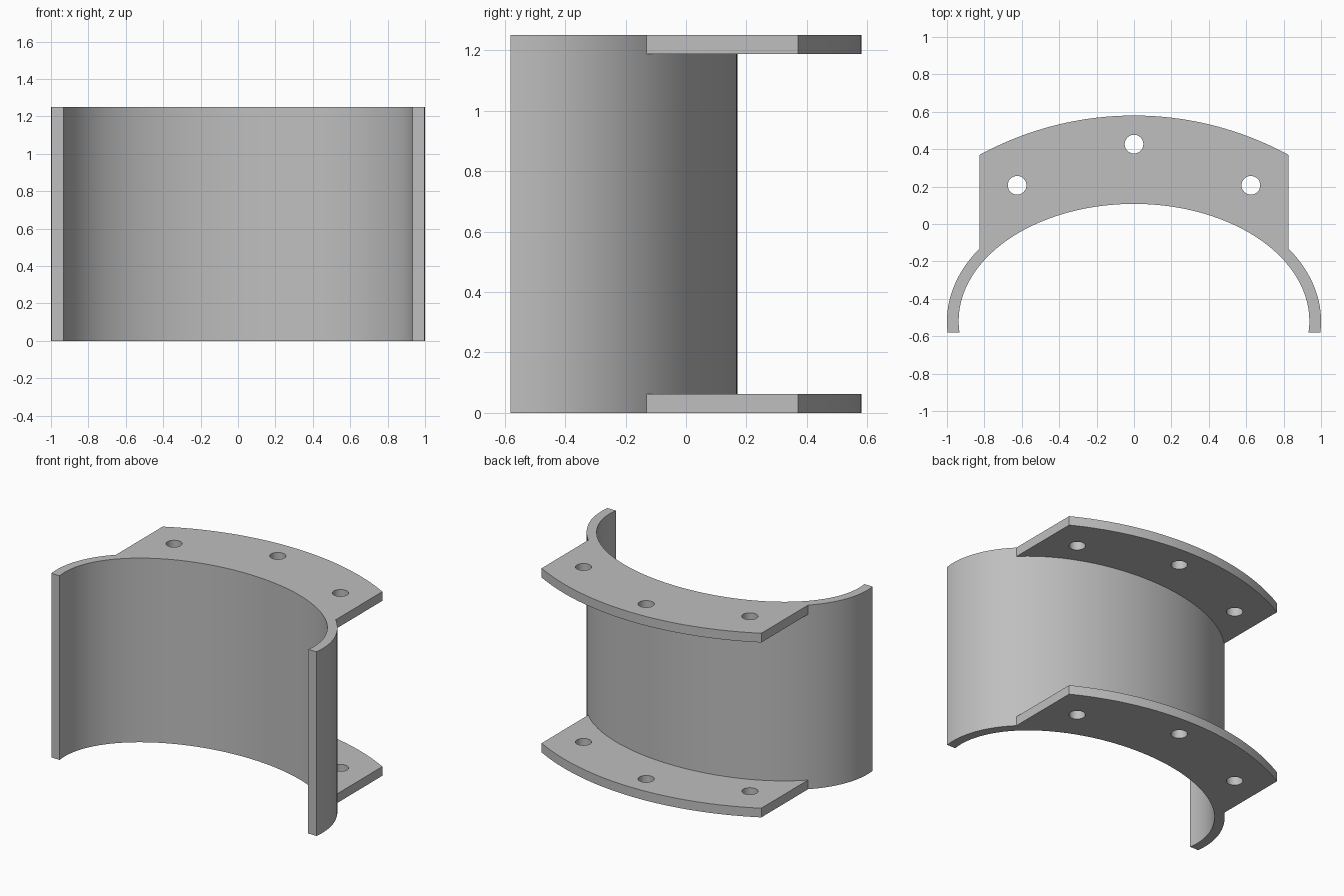
import bpy, bmesh
from math import sin, cos, asin, pi, radians, sqrt

if "Cube" in bpy.data.objects:
    bpy.data.objects.remove(bpy.data.objects["Cube"])

HEIGHT, THICK = 1.25, 0.0625      # overall height, sheet thickness
CY, END_Y = -0.52, -0.58          # ellipse centre, open ends of the shell
FLANGE_X, CORNER_Y, CREST_Y = 0.825, 0.37, 0.58

grey = bpy.data.materials.new("light_grey")
grey.use_nodes = True
COLOUR = (0.52, 0.52, 0.52, 1)
grey.diffuse_color = COLOUR
grey.node_tree.nodes["Principled BSDF"].inputs["Base Color"].default_value = COLOUR


def prism(name, outline, z0, z1):
    """Extrude a flat outline between two heights."""
    bm = bmesh.new()
    face = bm.faces.new([bm.verts.new((x, y, z0)) for x, y in outline])
    top = bmesh.ops.extrude_face_region(bm, geom=[face])["geom"]
    moved = [v for v in top if isinstance(v, bmesh.types.BMVert)]
    bmesh.ops.translate(bm, vec=(0, 0, z1 - z0), verts=moved)
    bmesh.ops.recalc_face_normals(bm, faces=bm.faces)
    mesh = bpy.data.meshes.new(name)
    bm.to_mesh(mesh)
    bm.free()
    mesh.materials.append(grey)
    obj = bpy.data.objects.new(name, mesh)
    bpy.context.collection.objects.link(obj)
    return obj


def ellipse_arc(a, b, start, end, steps):
    angles = [start + (end - start) * i / steps for i in range(steps + 1)]
    return [(a * cos(t), CY + b * sin(t)) for t in angles]


def shell_arc(a, b):
    dip = asin((END_Y - CY) / b)
    return ellipse_arc(a, b, dip, pi - dip, 96)


def combine(target, tool, operation):
    """Apply a boolean and discard the tool."""
    mod = target.modifiers.new("join", "BOOLEAN")
    mod.operation, mod.object, mod.solver = operation, tool, "EXACT"
    bpy.context.view_layer.objects.active = target
    bpy.ops.object.modifier_apply(modifier=mod.name)
    bpy.data.objects.remove(tool)


# Curved half shell
A, B = 1.0, 0.69
outer = shell_arc(A, B)
inner = shell_arc(A - THICK, B - THICK)
bracket = prism("curved_bracket", outer + inner[::-1], 0, HEIGHT)

# Flange outline: arched back edge, straight sides, root buried in the shell
rise = CREST_Y - CORNER_Y
radius = (FLANGE_X ** 2 + rise ** 2) / (2 * rise)
back = []
for i in range(41):
    x = FLANGE_X * (1 - i / 20)
    back.append((x, CREST_Y - radius + sqrt(radius ** 2 - x ** 2)))
ra, rb = A - THICK / 2, B - THICK / 2
root = [(x, y) for x, y in ellipse_arc(ra, rb, pi, 0, 96) if abs(x) < FLANGE_X - 0.005]
side_y = CY + rb * sqrt(1 - (FLANGE_X / ra) ** 2)
outline = back + [(-FLANGE_X, side_y)] + root + [(FLANGE_X, side_y)]

# Lower and upper flanges
for z in (0, HEIGHT - THICK):
    combine(bracket, prism("flange", outline, z, z + THICK), "UNION")

# Bolt holes through both flanges
for x, y in ((-0.625, 0.207), (0, 0.427), (0.625, 0.207)):
    ring = [(x + 0.05 * cos(k * pi / 16), y + 0.05 * sin(k * pi / 16)) for k in range(32)]
    combine(bracket, prism("bolt_hole", ring, -0.1, HEIGHT + 0.1), "DIFFERENCE")

bpy.ops.object.select_all(action="DESELECT")
bracket.select_set(True)
bpy.context.view_layer.objects.active = bracket
bpy.ops.object.shade_smooth_by_angle(angle=radians(30))
